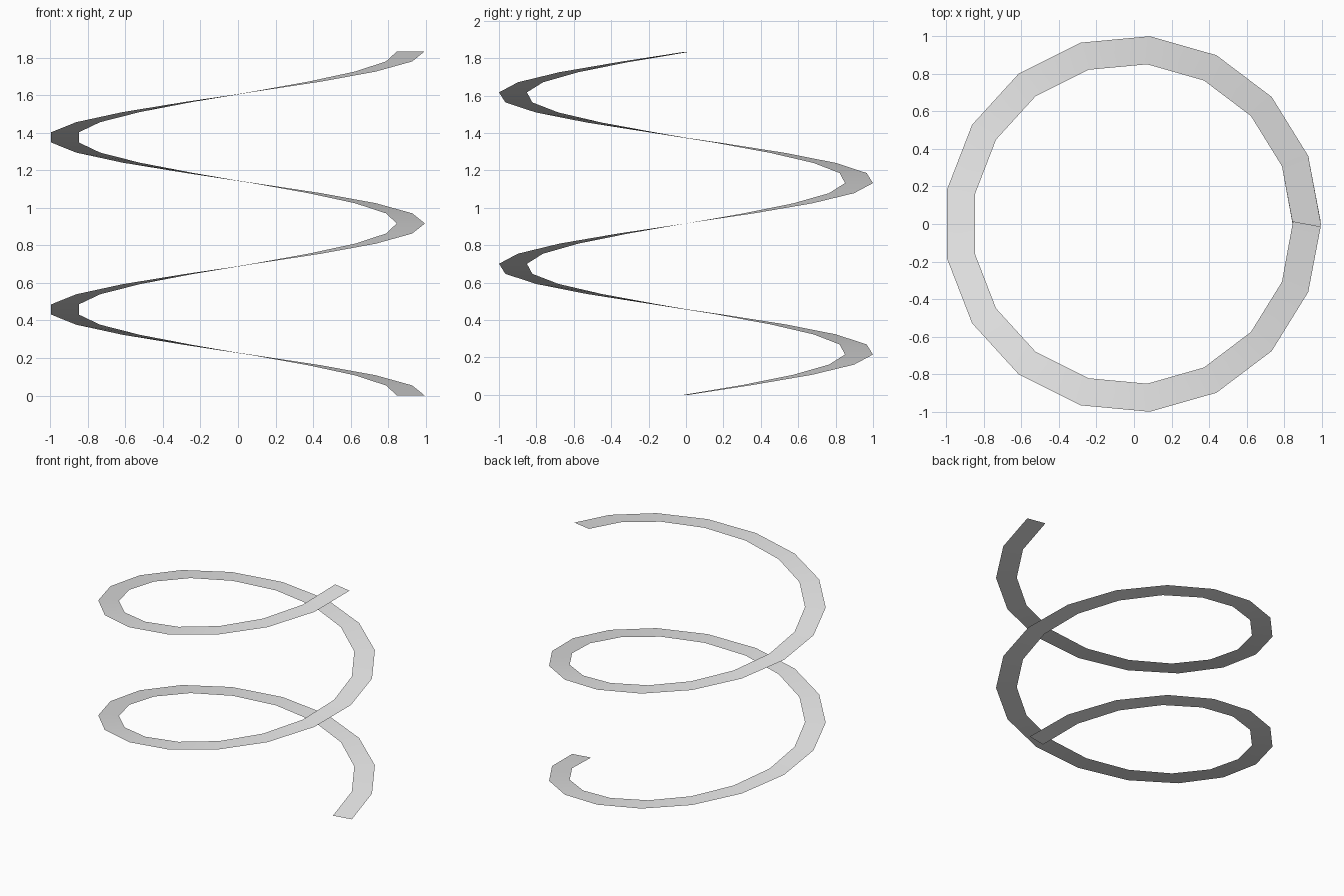
import bpy, bmesh, math
from mathutils import Vector

cube = bpy.data.objects.get("Cube")
if cube:
    bpy.data.objects.remove(cube, do_unlink=True)

SIDES = 17            # segments in one turn
TURNS = 2
RADIUS = 0.929        # centre line of the band
HALF_WIDTH = 0.075
HEIGHT = 1.833
SHIFT_X = -0.0085     # centres the odd-sided ring

# Plain grey material
grey = bpy.data.materials.new("light grey")
grey.use_nodes = True
colour = (0.8, 0.8, 0.8, 1)
grey.diffuse_color = colour
grey.node_tree.nodes["Principled BSDF"].inputs["Base Color"].default_value = colour


def direction(angle):
    return Vector((math.cos(angle), math.sin(angle), 0))


# Flat spiral band: one level rib per step, joined by quads
bm = bmesh.new()
step = math.tau / SIDES
count = SIDES * TURNS
previous = None
for i in range(count + 1):
    angle = i * step
    centre = direction(angle) * RADIUS + Vector((SHIFT_X, 0, HEIGHT * i / count))
    # end ribs are square to their only segment
    turn = step / 2 if i == 0 else -step / 2 if i == count else 0
    across = direction(angle + turn) * HALF_WIDTH
    rib = bm.verts.new(centre - across), bm.verts.new(centre + across)
    if previous:
        bm.faces.new((previous[0], previous[1], rib[1], rib[0]))
    previous = rib

mesh = bpy.data.meshes.new("spiral_band")
bm.to_mesh(mesh)
bm.free()
mesh.materials.append(grey)
band = bpy.data.objects.new("spiral_band", mesh)
bpy.context.collection.objects.link(band)

# Smooth shading along the band
bpy.ops.object.select_all(action='DESELECT')
band.select_set(True)
bpy.context.view_layer.objects.active = band
bpy.ops.object.shade_smooth_by_angle()
